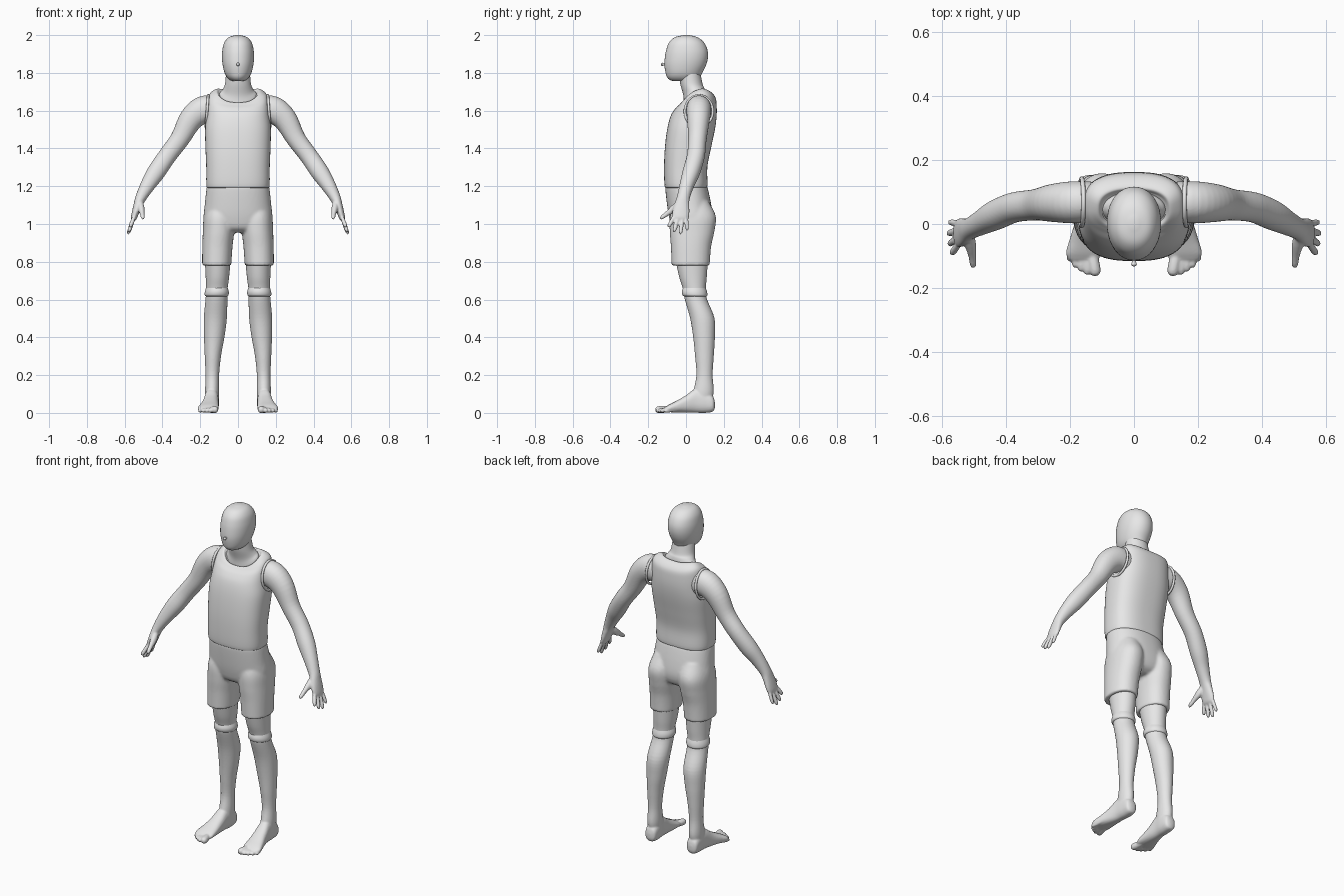
import bpy, bmesh, math
from mathutils import Vector

X, Y, Z = Vector((1, 0, 0)), Vector((0, 1, 0)), Vector((0, 0, 1))
GREY = bpy.data.materials.new("plain grey")
GREY.diffuse_color = (0.8, 0.8, 0.8, 1)


def level(z, rx, y0, y1, xc=0, tilt=0, saddle=0):
    """Horizontal ring: height, half width, front and back depth."""
    return (xc, (y0 + y1) / 2, z, rx, (y1 - y0) / 2, tilt, saddle)


def smooth_rows(rows, steps):
    """Hermite interpolation of the ring parameters."""
    P = [list(r) + [0] * (7 - len(r)) for r in rows]
    t = [0]
    for a, b in zip(P, P[1:]):
        t.append(t[-1] + math.sqrt(math.dist(a, b)) + 1e-6)
    n = len(P)
    M = []
    for i in range(n):
        lo, hi = max(i - 1, 0), min(i + 1, n - 1)
        M.append([(b - a) / (t[hi] - t[lo]) for a, b in zip(P[lo], P[hi])])
    out = []
    for i in range(n - 1):
        d = t[i + 1] - t[i]
        for k in range(steps):
            s = k / steps
            h = (2*s**3 - 3*s*s + 1, (s**3 - 2*s*s + s) * d,
                 3*s*s - 2*s**3, (s**3 - s*s) * d)
            out.append([h[0]*a + h[1]*m + h[2]*b + h[3]*q
                        for a, m, b, q in zip(P[i], M[i], P[i+1], M[i+1])])
    return out + [P[-1]]


def loft(bm, rows, u=X, v=None, p=2.0, n=40, steps=5):
    """Skin of superellipse rings; without v the rings follow the path."""
    R = smooth_rows(rows, steps)
    C = [Vector(r[:3]) for r in R]
    rings = []
    for i, r in enumerate(R):
        U, V = u, v
        if v is None:
            tan = (C[min(i + 1, len(C) - 1)] - C[max(i - 1, 0)]).normalized()
            U = (u - tan * tan.dot(u)).normalized()
            V = tan.cross(U)
        ring = []
        for k in range(n):
            c, s = math.cos(math.tau * k / n), math.sin(math.tau * k / n)
            cx = math.copysign(abs(c) ** (2 / p), c)
            sy = math.copysign(abs(s) ** (2 / p), s)
            ring.append(bm.verts.new(C[i] + U * r[3] * cx + V * r[4] * sy
                                     + Z * (r[5] * sy + r[6] * c * c)))
        rings.append(ring)
    for a, b in zip(rings, rings[1:]):
        for k in range(n):
            bm.faces.new((a[k], a[(k + 1) % n], b[(k + 1) % n], b[k]))
    bm.faces.new(rings[0])
    bm.faces.new(rings[-1])


def digit(bm, base, tip, r, u):
    """Round-ended finger or toe."""
    a, b = Vector(base), Vector(tip)
    rows = [(*a.lerp(b, f), r * k, r * k) for f, k in
            ((0, .9), (.5, 1.05), (.8, 1), (.93, .75), (1, .25))]
    loft(bm, rows, u=u, n=16, steps=3)


def finish(name, bm, mirror=False, voxel=0, smooth=0):
    bmesh.ops.recalc_face_normals(bm, faces=bm.faces)
    me = bpy.data.meshes.new(name)
    bm.to_mesh(me)
    bm.free()
    me.polygons.foreach_set("use_smooth", [True] * len(me.polygons))
    me.set_sharp_from_angle(angle=math.radians(50))
    me.materials.append(GREY)
    ob = bpy.data.objects.new(name, me)
    bpy.context.collection.objects.link(ob)
    if voxel:  # blend overlapping volumes into one skin
        m = ob.modifiers.new("blend", 'REMESH')
        m.mode, m.voxel_size, m.use_smooth_shade = 'VOXEL', voxel, True
        m = ob.modifiers.new("soften", 'SMOOTH')
        m.factor, m.iterations = 0.5, smooth
    if mirror:
        m = ob.modifiers.new("mirror", 'MIRROR')
        m.use_clip = False
        m.use_mirror_merge = False
    return ob


# Head
bm = bmesh.new()
loft(bm, [level(2.0, .012, -.012, .018), level(1.988, .05, -.06, .062),
          level(1.96, .073, -.09, .096), level(1.92, .083, -.105, .114),
          level(1.88, .085, -.112, .116), level(1.84, .081, -.114, .106),
          level(1.80, .071, -.108, .086), level(1.775, .057, -.099, .074),
          level(1.76, .038, -.08, .06), level(1.756, .015, -.04, .03)], v=Y, p=2.1)
finish("head", bm)

# Nose knob
bm = bmesh.new()
loft(bm, [(0, -.10, 1.845, .006, .006), (0, -.12, 1.845, .007, .007),
          (0, -.127, 1.845, .009, .009), (0, -.133, 1.845, .003, .003)], v=Z, n=16, steps=3)
finish("nose", bm)

# Neck
bm = bmesh.new()
loft(bm, [level(1.62, .106, -.012, .106, 0, .03, .03), level(1.665, .098, -.012, .102, 0, .03, .025),
          level(1.70, .082, -.014, .097, 0, .02, .01), level(1.74, .069, -.03, .088),
          level(1.80, .063, -.04, .076)], v=Y)
finish("neck", bm)

# Sleeveless shirt with scooped collar
bm = bmesh.new()
loft(bm, [level(1.19, .158, -.103, .103), level(1.2, .167, -.113, .113),
          level(1.3, .168, -.116, .113), level(1.4, .172, -.112, .132),
          level(1.5, .174, -.10, .153), level(1.57, .167, -.082, .162),
          level(1.62, .161, -.058, .162, 0, .01, .02), level(1.65, .153, -.037, .156, 0, .02, .03),
          level(1.668, .136, -.026, .136, 0, .028, .03), level(1.675, .113, -.017, .112, 0, .032, .03),
          level(1.66, .10, -.008, .10, 0, .03, .03)], v=Y, p=2.6, n=64)
finish("shirt", bm)

# Armhole trim
bm = bmesh.new()
loop = [Vector((.158 + .012 * (1 - math.sin(a)) / 2, .068 + .074 * math.cos(a), 1.597 + .084 * math.sin(a)))
        for a in (math.tau * k / 40 for k in range(41))]
loft(bm, [(*q, .007, .007) for q in loop], u=X, n=10, steps=1)
finish("armhole_trim", bm, mirror=True)

# Shorts: hips and two legs blended
bm = bmesh.new()
loft(bm, [level(1.205, .160, -.106, .106), level(1.193, .166, -.110, .114),
          level(1.1, .176, -.100, .134), level(1.03, .182, -.088, .140),
          level(.98, .165, -.072, .125), level(.955, .11, -.04, .09)], v=Y, p=2.3, n=64)
for s in (-1, 1):
    loft(bm, [level(1.12, .07, -.06, .12, s * .088), level(1.04, .082, -.085, .158, s * .099),
              level(.96, .083, -.086, .150, s * .103), level(.88, .080, -.080, .133, s * .109),
              level(.78, .077, -.076, .125, s * .113)], v=Y, p=2.2)
finish("shorts", bm, voxel=.008, smooth=4)

# Thighs and knees
bm = bmesh.new()
loft(bm, [level(.82, .069, -.058, .116, .107), level(.72, .062, -.036, .11, .109),
          level(.66, .057, -.017, .105, .112), level(.60, .055, -.005, .108, .114)], v=Y)
finish("thigh", bm, mirror=True)

# Sock cuff
bm = bmesh.new()
loft(bm, [level(.668, .055, -.014, .102, .112), level(.643, .063, -.022, .111, .112),
          level(.624, .063, -.019, .113, .113), level(.616, .056, -.008, .108, .113)], v=Y)
finish("sock_cuff", bm, mirror=True)

# Lower leg, foot and toes blended
bm = bmesh.new()
loft(bm, [level(.64, .057, -.014, .105, .112), level(.60, .058, -.006, .112, .114),
          level(.5, .061, .022, .151, .120), level(.4, .054, .038, .153, .126),
          level(.3, .043, .048, .147, .133), level(.2, .036, .055, .141, .136),
          level(.12, .037, .040, .147, .137), level(.07, .035, .03, .14, .137)], v=Y)
loft(bm, [(.137, .153, .042, .012, .015), (.137, .142, .048, .032, .041),
          (.137, .10, .06, .037, .06), (.14, .05, .064, .037, .063),
          (.145, 0, .047, .042, .046), (.152, -.05, .033, .050, .031),
          (.158, -.09, .024, .055, .020), (.158, -.112, .018, .048, .012)], v=Z, p=2.4)
for x, y, r in ((.119, -.163, .018), (.146, -.160, .0125), (.166, -.150, .012),
                (.186, -.137, .0115), (.204, -.117, .011)):
    digit(bm, (x * .6 + .062, y + .075, .02), (x, y, r * .9), r, X)
finish("lower_leg_and_foot", bm, mirror=True, voxel=.005, smooth=2)

# Arm, palm, fingers and thumb blended
bm = bmesh.new()
loft(bm, [(.12, .07, 1.60, .062, .075), (.185, .068, 1.603, .066, .074),
          (.248, .066, 1.555, .060, .064), (.308, .06, 1.45, .049, .051),
          (.375, .052, 1.36, .047, .048), (.433, .028, 1.275, .046, .048),
          (.478, .004, 1.205, .038, .039), (.514, -.014, 1.14, .034, .029),
          (.530, -.022, 1.10, .040, .023), (.543, -.027, 1.06, .045, .019),
          (.552, -.029, 1.03, .042, .015), (.556, -.03, 1.015, .028, .007)], u=Y, p=2.1)
for y, tip, r in ((-.06, (.572, -.094, .982), .0105), (-.04, (.580, -.064, .956), .0105),
                  (-.018, (.583, -.030, .945), .0105), (.002, (.579, .006, .964), .0095)):
    digit(bm, (.547, y, 1.045), tip, r, Y)
loft(bm, [(.520, -.025, 1.125, .014, .014), (.513, -.06, 1.085, .018, .020),
          (.507, -.10, 1.055, .012, .013), (.504, -.128, 1.034, .010, .010),
          (.503, -.137, 1.028, .004, .004)], u=X, n=16, steps=3)
finish("arm_and_hand", bm, mirror=True, voxel=.005, smooth=2)
